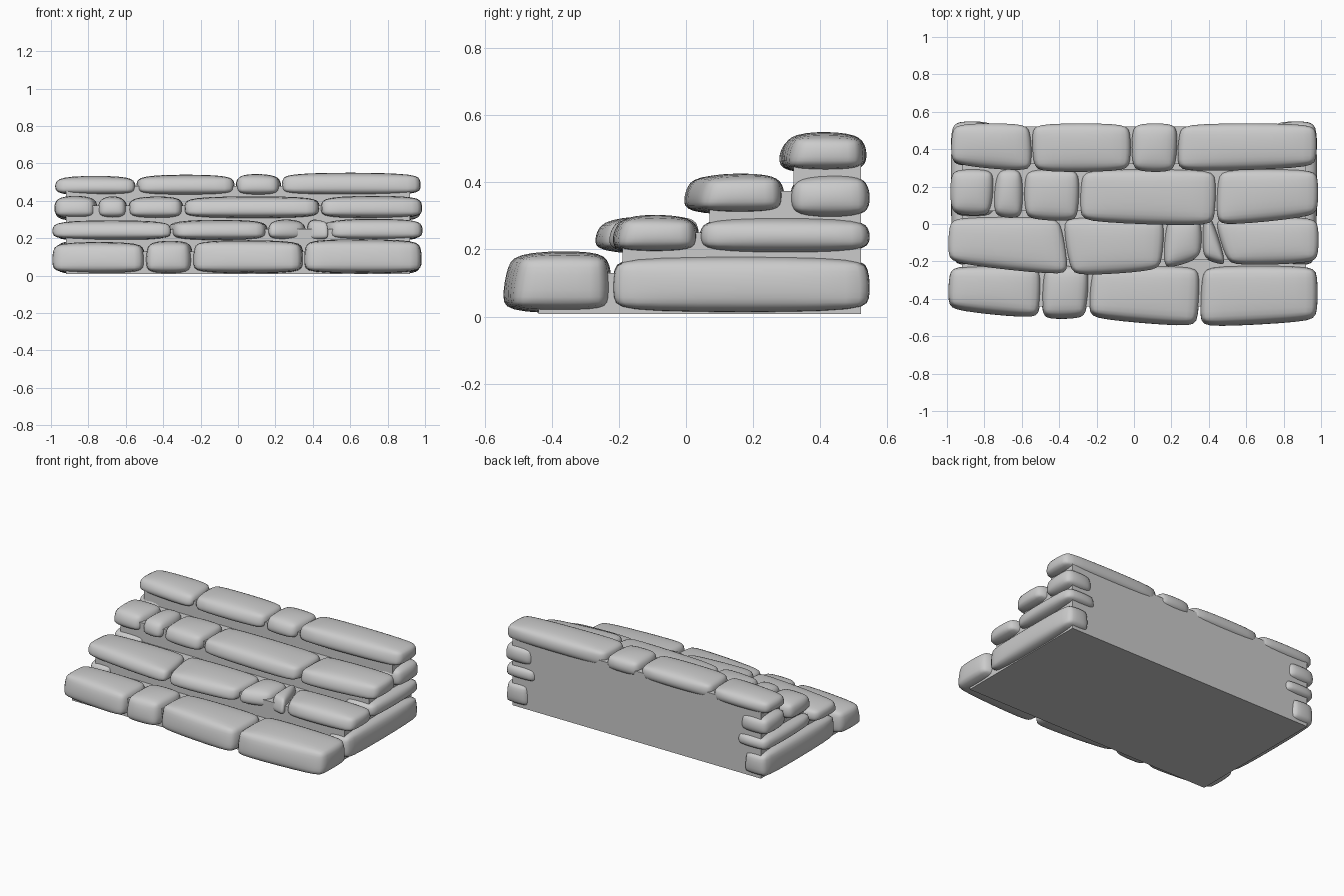
import bpy, bmesh, random

if "Cube" in bpy.data.objects:
    bpy.data.objects.remove(bpy.data.objects["Cube"])

random.seed(4)


def finish(name, bm):
    bmesh.ops.recalc_face_normals(bm, faces=bm.faces)
    me = bpy.data.meshes.new(name)
    bm.to_mesh(me)
    bm.free()
    ob = bpy.data.objects.new(name, me)
    bpy.context.collection.objects.link(ob)
    return ob


def stone(name, foot, z0, z1, lean):
    """Pillowy block from 4 plan corners: front-left, front-right, back-right, back-left."""
    bm = bmesh.new()
    cx = sum(p[0] for p in foot) / 4
    low, top = [], []
    for i, (x, y) in enumerate(foot):
        side = 1 if x < cx else -1
        low.append(bm.verts.new((x, y, z0)))
        top.append(bm.verts.new((x + side * 0.008, y + (lean if i < 2 else -0.008),
                                 z1 + random.uniform(-0.004, 0.004))))
    bm.faces.new(low)
    bm.faces.new(top)
    for i in range(4):
        j = (i + 1) % 4
        bm.faces.new((low[i], low[j], top[j], top[i]))
    # chamfer, then subdivision rounds the edges
    bmesh.ops.bevel(bm, geom=bm.edges[:], offset=0.036, segments=1, affect='EDGES', clamp_overlap=True)
    ob = finish(name, bm)
    for p in ob.data.polygons:
        p.use_smooth = True
    sub = ob.modifiers.new("soften", 'SUBSURF')
    sub.levels = sub.render_levels = 2


def course(name, joints, fronts, slants, back, z0, z1, rise):
    """Row of stones between joints; the front line runs through 'fronts'."""
    for i in range(len(joints) - 1):
        a, b = joints[i], joints[i + 1]
        foot = [(a - 0.004, fronts[i]), (b + 0.004, fronts[i + 1]),
                (b + slants[i + 1] + 0.004, back), (a + slants[i] - 0.004, back)]
        stone(f"{name}_{i + 1}", foot, z0, z1 + rise * (a + b) / 2, 0.03)


# four treads, each set back from the one below
course("bottom_step_stone", (-1, -.5, -.25, .345, .985), (-.475, -.525, -.52, -.57, -.535),
       (.01, .01, .02, .015, 0), -.215, .008, .192, .01)
course("second_step_stone", (-1, -.34, .15, .365, .5, .99), (-.225, -.297, -.265, -.20, -.24, -.225),
       (.01, -.05, .02, 0, -.08, 0), .045, .185, .301, .005)
course("third_step_stone", (-.985, -.76, -.59, -.295, .435, .988), (.035, .025, .01, -.005, -.03, .025),
       (0, .02, 0, .01, .01, 0), .30, .302, .428, .002)
course("top_step_stone", (-.985, -.54, -.015, .225, .98), (.30, .26, .265, .26, .285),
       (.01, -.012, 0, .015, 0), .545, .425, .546, .012)

# stones lining both flanks behind the tread stones
for side, sx in (("right", 1), ("left", -1)):
    for i, (y0, z0, z1) in enumerate(((-.225, .008, .185), (.035, .185, .297), (.305, .292, .425))):
        xs = sorted((sx * (0.78, 0.73, 0.76)[i], sx * 0.985))
        stone(f"{side}_flank_stone_{i + 1}",
              [(xs[0], y0), (xs[1], y0), (xs[1], .555), (xs[0], .555)], z0, z1, 0.006)

# stepped solid core: flat back, flat underside, filling the joints
profile = [(.522, .008), (-.44, .008)]
for y, low, high in ((-.44, .13, .13), (-.19, .13, .25), (.07, .25, .375), (.32, .375, .48)):
    profile += [(y, low), (y, high)] if low != high else [(y, high)]
profile.append((.522, .48))
bm = bmesh.new()
face = bm.faces.new([bm.verts.new((-0.92, y, z)) for y, z in profile])
ext = bmesh.ops.extrude_face_region(bm, geom=[face])
bmesh.ops.translate(bm, vec=(1.84, 0, 0), verts=[v for v in ext["geom"] if isinstance(v, bmesh.types.BMVert)])
finish("stair_core", bm)
